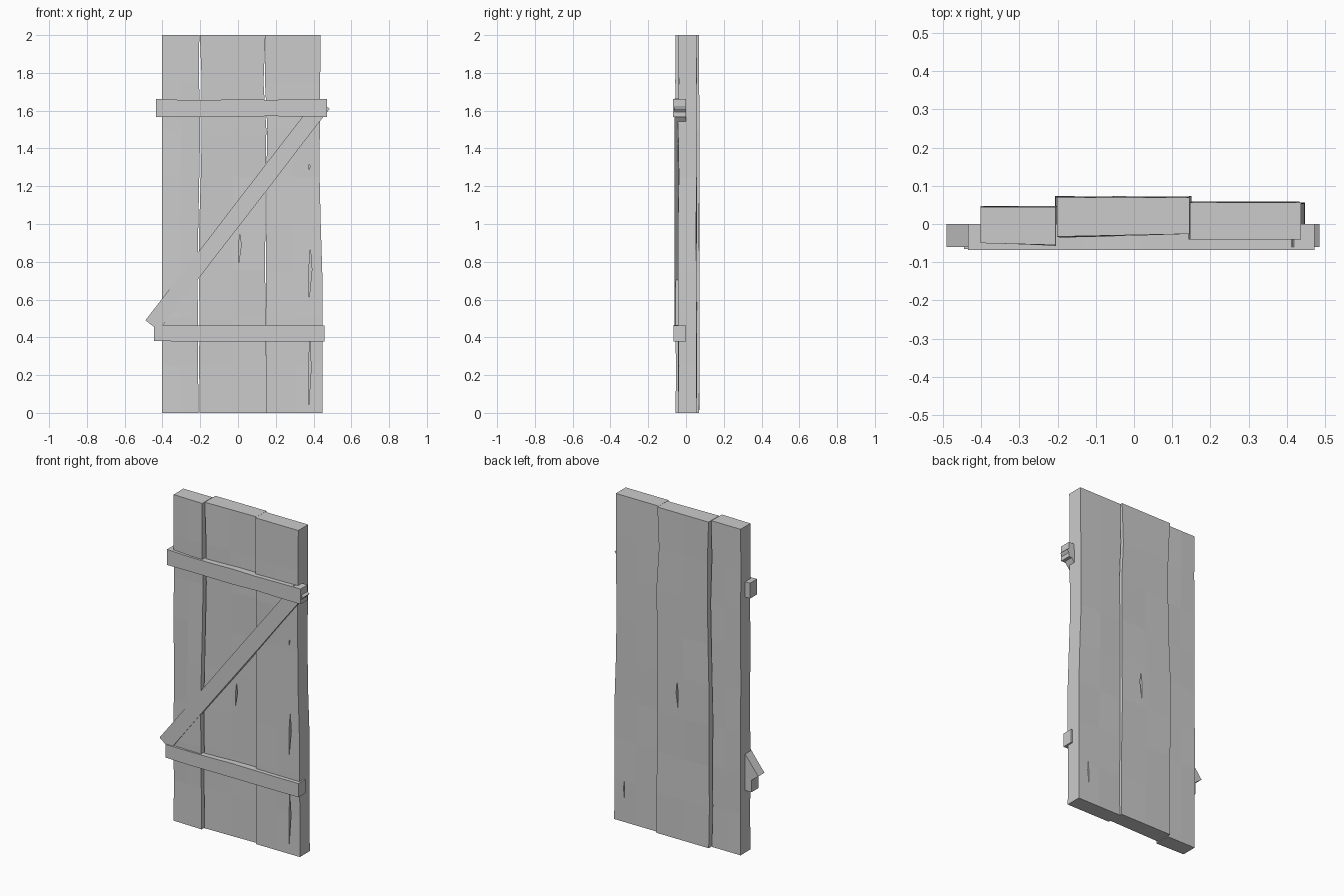
import bpy, bmesh, random
from mathutils import Vector

random.seed(4)
if "Cube" in bpy.data.objects:
    bpy.data.objects.remove(bpy.data.objects["Cube"])

wood = bpy.data.materials.new("grey wood")
wood.use_nodes = True
GREY = (0.6, 0.6, 0.6, 1)
wood.diffuse_color = GREY
wood.node_tree.nodes["Principled BSDF"].inputs["Base Color"].default_value = GREY


def finish(name, bm):
    bmesh.ops.recalc_face_normals(bm, faces=bm.faces)
    mesh = bpy.data.meshes.new(name)
    bm.to_mesh(mesh)
    bm.free()
    mesh.materials.append(wood)
    obj = bpy.data.objects.new(name, mesh)
    bpy.context.collection.objects.link(obj)
    return obj


def loft(name, rings):
    """Skin closed rings of points and cap both ends."""
    bm = bmesh.new()
    loops = [[bm.verts.new(p) for p in ring] for ring in rings]
    n = len(loops[0])
    for a, b in zip(loops, loops[1:]):
        for i in range(n):
            j = (i + 1) % n
            bm.faces.new((a[i], a[j], b[j], b[i]))
    bm.faces.new(loops[0])
    bm.faces.new(loops[-1])
    return finish(name, bm)


def plank(name, left, right, front, back):
    """Upright board with wavy edges and gently uneven faces."""
    rings = []
    top = len(left) - 1
    for k, (a, b) in enumerate(zip(left, right)):
        z = 2 * k / top
        wob = 0.003 if 0 < k < top else 0
        mid = (a + b) / 2
        f = [y + random.uniform(-wob, wob) for y in (front[0], sum(front) / 2, front[1])]
        r = [back + random.uniform(-wob, wob) for _ in range(3)]
        rings.append([(a, f[0], z), (mid, f[1], z), (b, f[2], z),
                      (b, r[0], z), (mid, r[1], z), (a, r[2], z)])
    return loft(name, rings)


def bar(name, start, end, width, front, back, wob):
    """Flat board from start to end in the x-z plane."""
    s, e = Vector((start[0], 0, start[1])), Vector((end[0], 0, end[1]))
    d = (e - s).normalized()
    side = Vector((-d.z, 0, d.x)) * width / 2
    rings = []
    for k in range(7):
        c = s.lerp(e, k / 6)
        lo, hi = [side * (1 + random.uniform(-wob, wob)) for _ in range(2)]
        yf, yb = Vector((0, front, 0)), Vector((0, back, 0))
        rings.append([c - lo + yf, c + hi + yf, c + hi + yb, c - lo + yb])
    return loft(name, rings)


def crack(board, x, z0, z1, width, y, depth=0.02):
    """Cut a thin pointed split into a face of the board."""
    zm = z0 + (z1 - z0) * 0.6
    outline = [(x - width / 2, z0), (x + width / 2, zm), (x, z1), (x - width / 2, zm)]
    cutter = loft("crack_cutter", [[(px, yy, pz) for px, pz in outline]
                                   for yy in (y - depth, y + depth)])
    cutter.hide_render = True
    cutter.hide_set(True)
    mod = board.modifiers.new("crack", "BOOLEAN")
    mod.operation = "DIFFERENCE"
    mod.solver = "EXACT"
    mod.object = cutter
    bpy.context.view_layer.objects.active = board
    bpy.ops.object.modifier_apply(modifier=mod.name)
    bpy.data.objects.remove(cutter)


# Three upright planks, edges listed from bottom to top
plank("right_plank", [-0.402] * 9,
      [-.208, -.212, -.212, -.215, -.21, -.205, -.2, -.206, -.205],
      (-0.05, -0.055), 0.045)
middle = plank("middle_plank",
               [-.203, -.206, -.204, -.207, -.205, -.197, -.192, -.192, -.202],
               [.15, .15, .148, .143, .145, .146, .15, .135, .145],
               (-0.033, -0.026), 0.07)
left = plank("left_plank",
             [.15, .152, .15, .148, .15, .15, .155, .143, .146],
             [.448, .447, .447, .446, .438, .432, .433, .435, .437],
             (-0.04, -0.04), 0.056)

# Splits in the wood
crack(left, 0.38, 0.02, 0.38, 0.014, -0.04)
crack(left, 0.383, 0.59, 0.87, 0.016, -0.04)
crack(left, 0.378, 1.28, 1.32, 0.006, -0.04)
crack(left, 0.38, 0.12, 0.26, 0.008, 0.056)
crack(middle, 0.01, 0.79, 0.95, 0.014, -0.03)
crack(middle, 0.01, 0.79, 0.97, 0.014, 0.07)

# Cross battens and the diagonal brace
bar("top_batten", (-0.435, 1.614), (0.472, 1.614), 0.09, -0.068, 0, 0.06)
bar("bottom_batten", (-0.445, 0.422), (0.457, 0.422), 0.084, -0.066, 0, 0.06)
bar("diagonal_brace", (-0.455, 0.463), (0.45, 1.637), 0.088, -0.06, 0, 0.02)
